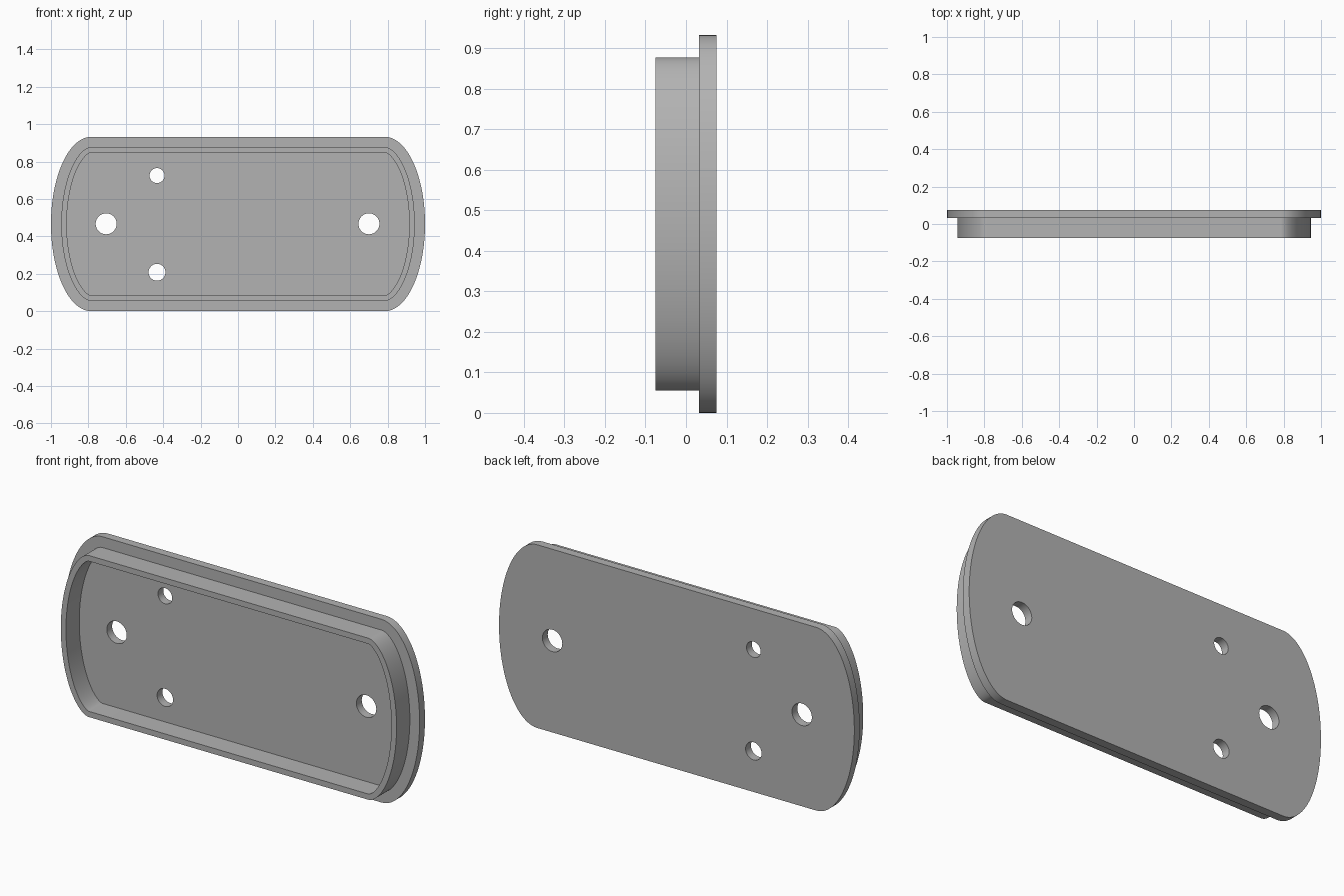
import bpy, bmesh, math

cube = bpy.data.objects.get("Cube")
if cube:
    bpy.data.objects.remove(cube)

grey = bpy.data.materials.new("plain grey")
grey.use_nodes = True
colour = (0.45, 0.45, 0.45, 1)
grey.diffuse_color = colour
grey.node_tree.nodes["Principled BSDF"].inputs["Base Color"].default_value = colour

HALF_H = 0.466      # half height, also the height of the centre line
STRAIGHT = 0.785    # half length of the straight edges
BULGE = 0.215       # how far the rounded ends reach past them
STEPS = 48          # segments per rounded end
FRONT, STEP, BACK = -0.075, 0.032, 0.075


def outline(inset):
    """Straight-sided plate outline with half-ellipse ends, moved inwards evenly."""
    points = []
    for side in (1, -1):
        for i in range(STEPS + 1):
            a = math.pi * (i / STEPS - 0.5)
            c, s = math.cos(a), math.sin(a)
            nx, nz = c / BULGE, s / HALF_H
            n = math.hypot(nx, nz)
            x = STRAIGHT + BULGE * c - inset * nx / n
            z = HALF_H * s - inset * nz / n
            points.append((side * x, HALF_H + side * z))
    return points


# Flanged cover with a hollow raised rim: stitch outlines from back to floor
bm = bmesh.new()
rings = []
for inset, y in ((0, BACK), (0, STEP), (0.055, STEP), (0.055, FRONT),
                 (0.084, FRONT), (0.084, STEP)):
    rings.append([bm.verts.new((x, y, z)) for x, z in outline(inset)])
for r, s in zip(rings, rings[1:]):
    for i in range(len(r)):
        j = (i + 1) % len(r)
        bm.faces.new((r[i], r[j], s[j], s[i]))
bm.faces.new(rings[0])
bm.faces.new(rings[-1])
bmesh.ops.recalc_face_normals(bm, faces=bm.faces)
mesh = bpy.data.meshes.new("cover_plate")
bm.to_mesh(mesh)
bm.free()
mesh.materials.append(grey)
cover = bpy.data.objects.new("cover_plate", mesh)
bpy.context.collection.objects.link(cover)

# Through holes: two large on the centre line, two small on one side
for name, x, z, radius in (("right_large", -0.705, 0.467, 0.056),
                           ("left_large", 0.70, 0.467, 0.056),
                           ("upper_small", -0.433, 0.725, 0.040),
                           ("lower_small", -0.433, 0.208, 0.045)):
    bpy.ops.mesh.primitive_cylinder_add(vertices=48, radius=radius, depth=0.4,
                                        location=(x, 0, z),
                                        rotation=(math.pi / 2, 0, 0))
    cutter = bpy.context.object
    cutter.name = name + "_hole_cutter"
    cutter.data.materials.append(grey)
    cutter.hide_render = True
    cut = cover.modifiers.new(name + "_hole", 'BOOLEAN')
    cut.operation, cut.solver, cut.object = 'DIFFERENCE', 'EXACT', cutter

# Bake the holes, then drop the cutters
bpy.ops.object.select_all(action='DESELECT')
bpy.context.view_layer.objects.active = cover
cover.select_set(True)
for cut in list(cover.modifiers):
    cutter = cut.object
    bpy.ops.object.modifier_apply(modifier=cut.name)
    bpy.data.objects.remove(cutter)
bpy.ops.object.shade_smooth_by_angle(angle=math.radians(30))
